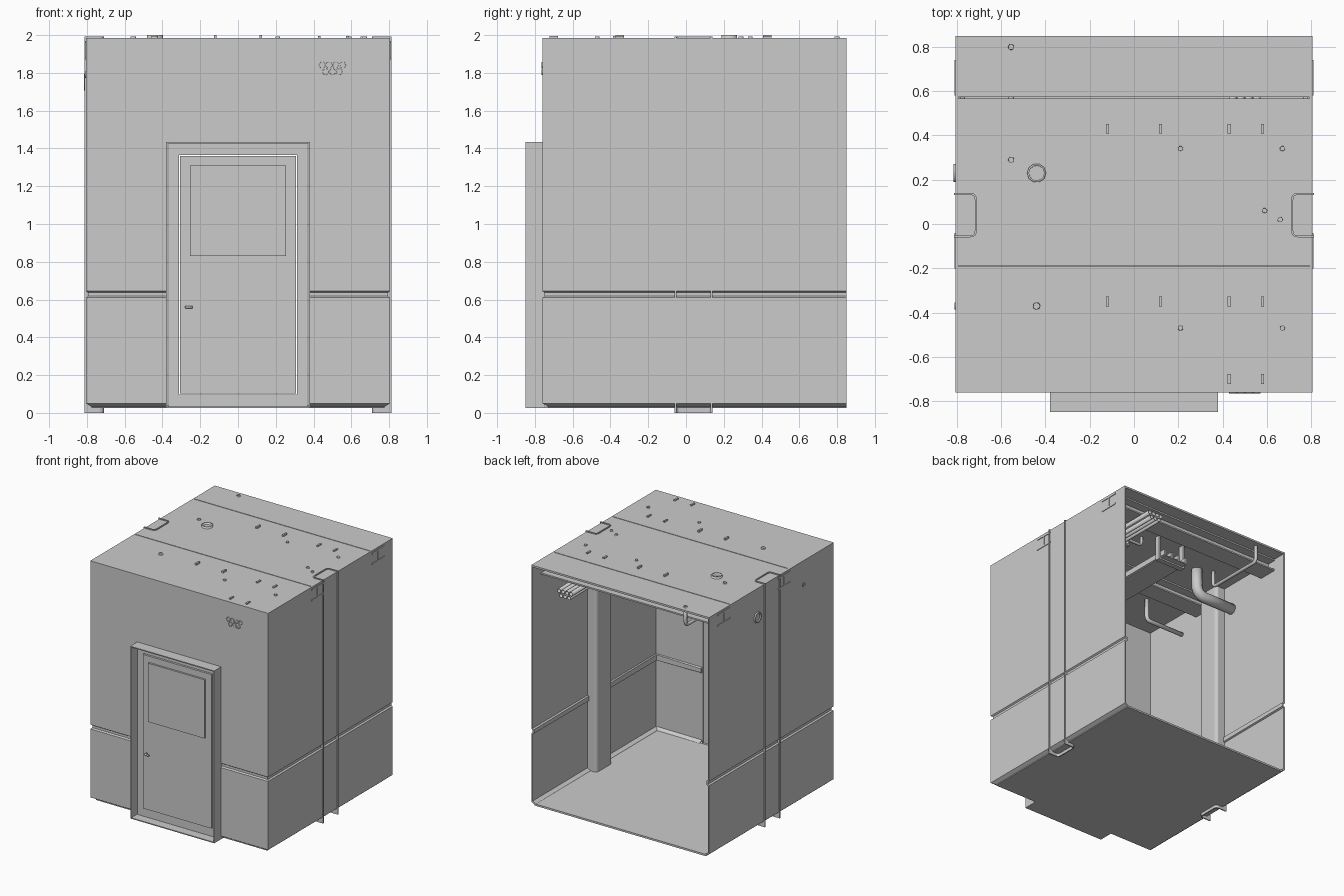
import bpy, bmesh, math
from mathutils import Vector

if "Cube" in bpy.data.objects:
    bpy.data.objects.remove(bpy.data.objects["Cube"])


def mesh_object(name, bm):
    me = bpy.data.meshes.new(name)
    bm.to_mesh(me)
    bm.free()
    ob = bpy.data.objects.new(name, me)
    bpy.context.collection.objects.link(ob)
    return ob


def box(name, x0, x1, y0, y1, z0, z1):
    bm = bmesh.new()
    bmesh.ops.create_cube(bm, size=1)
    for v in bm.verts:
        v.co = ((x0 + x1) / 2 + v.co.x * (x1 - x0),
                (y0 + y1) / 2 + v.co.y * (y1 - y0),
                (z0 + z1) / 2 + v.co.z * (z1 - z0))
    return mesh_object(name, bm)


def strip(name, rows, thick):
    """Sheet lofted through rows of points, thickened and mirrored in x."""
    bm = bmesh.new()
    vs = [[bm.verts.new(p) for p in row] for row in rows]
    for a, b in zip(vs, vs[1:]):
        for i in range(len(a) - 1):
            bm.faces.new((a[i], a[i + 1], b[i + 1], b[i]))
    ob = mesh_object(name, bm)
    s = ob.modifiers.new("thickness", 'SOLIDIFY')
    s.thickness = thick
    s.offset = -1
    s.use_even_offset = True
    ob.modifiers.new("mirror", 'MIRROR')
    return ob


def rounded(points, r, n=6):
    """Replace the inner corners of a path by small curves."""
    pts = [Vector(p) for p in points]
    out = [pts[0]]
    for a, b, c in zip(pts, pts[1:], pts[2:]):
        p, q = b + (a - b).normalized() * r, b + (c - b).normalized() * r
        for i in range(n + 1):
            t = i / n
            out.append(p * (1 - t) ** 2 + b * 2 * t * (1 - t) + q * t * t)
    return out + [pts[-1]]


def pipe(name, points, r, bend=0.04):
    pts = rounded(points, bend)
    cu = bpy.data.curves.new(name, 'CURVE')
    cu.dimensions = '3D'
    cu.bevel_depth = r
    cu.bevel_resolution = 3
    sp = cu.splines.new('POLY')
    sp.points.add(len(pts) - 1)
    for p, co in zip(sp.points, pts):
        p.co = (*co, 1)
    sp.use_smooth = True
    ob = bpy.data.objects.new(name, cu)
    bpy.context.collection.objects.link(ob)
    s = ob.modifiers.new("wall", 'SOLIDIFY')
    s.thickness = r * 0.2
    return ob


W, F, B, TOP = 0.805, -0.76, 0.85, 1.985

# side walls with the return of the front wall: chamfered base and a waist groove
profile = [(0.035, 0.025), (0.03, 0.032), (0, 0.05), (0, 0.61), (0.012, 0.618),
           (0.012, 0.637), (0, 0.645), (0, TOP)]
strip("walls", [[(0.38, F + d, z), (W - d, F + d, z), (W - d, B, z)]
                for d, z in profile], 0.012)
box("front_lintel", -0.38, 0.38, F, F + 0.012, 1.435, TOP)

# floor and roof panels, roof split by two seams
box("floor", -0.775, 0.775, F + 0.03, B, 0.025, 0.04)
seams = [F, -0.19, 0.57, B]
for i in range(3):
    box("roof_panel", -W, W, seams[i] + (0.003 if i else 0),
        seams[i + 1] - (0.003 if i < 2 else 0), 1.97, TOP)

# door surround sleeve
for s in (-1, 1):
    box("door_sleeve_side", *sorted((s * 0.372, s * 0.38)), -0.85, F + 0.012, 0.025, 1.435)
box("door_sleeve_top", -0.38, 0.38, -0.85, F + 0.012, 1.427, 1.435)
box("door_sleeve_sill", -0.38, 0.38, -0.85, F + 0.04, 0.025, 0.033)

# door frame, leaf, window and handle
for s in (-1, 1):
    box("door_jamb", *sorted((s * 0.312, s * 0.369)), -0.775, -0.755, 0.033, 1.427)
box("door_head", -0.312, 0.312, -0.775, -0.755, 1.365, 1.427)
box("door_threshold", -0.312, 0.312, -0.775, -0.755, 0.033, 0.098)
box("door_leaf", -0.308, 0.308, -0.785, -0.757, 0.102, 1.361)
box("door_window", -0.255, 0.255, -0.80, -0.785, 0.83, 1.31)
pipe("door_handle", [(-0.275, -0.785, 0.56), (-0.275, -0.81, 0.56), (-0.24, -0.81, 0.56)],
     0.007, 0.008)

# vertical rounded channels in both side walls
c_path = rounded([(0.812, 0.14, 0), (0.71, 0.14, 0), (0.71, -0.06, 0), (0.812, -0.06, 0)], 0.03)
strip("wall_channel", [[(p.x, p.y, z) for p in c_path] for z in (0, 1.993)], 0.009)

# I-beams below the roof, running across
for y in (-0.12, 0.66):
    box("beam_lower_flange", -0.81, 0.81, y - 0.08, y + 0.08, 1.87, 1.882)
    box("beam_upper_flange", -0.81, 0.81, y - 0.08, y + 0.08, 1.958, 1.97)
    box("beam_web", -0.81, 0.81, y - 0.007, y + 0.007, 1.882, 1.958)

# bundle of straight pipes running front to back
for n, z in ((4, 1.842), (3, 1.806)):
    for i in range(n):
        x = 0.5 + (i - (n - 1) / 2) * 0.036
        pipe("bundle_pipe", [(x, F - 0.005, z), (x, B, z)], 0.0175)

# strap hangers with cross bars for the bundle and for the tray
hangers = [(0.43, 0.58, y) for y in (-0.70, -0.35, 0.43)] + [(-0.12, 0.12, y) for y in (-0.35, 0.43)]
for x0, x1, y in hangers:
    for x in (x0, x1):
        box("hanger_strap", x - 0.007, x + 0.007, y - 0.022, y + 0.022, 1.765, 2.0 if x < 0.2 else 1.995)
    box("hanger_bar", x0, x1, y - 0.022, y + 0.022, 1.765, 1.777)

# tray of long rails
box("tray_base", -0.11, 0.11, -0.45, 0.5, 1.777, 1.785)
for x in (-0.105, -0.035, 0.035, 0.105):
    box("tray_rail", x - 0.01, x + 0.01, -0.45, 0.5, 1.785, 1.83)

# bent pipes through roof and left wall
pipe("large_elbow_pipe", [(-0.44, 0.23, 2.0), (-0.44, 0.23, 1.75), (-0.815, 0.23, 1.75)], 0.043, 0.09)
pipe("small_elbow_pipe", [(-0.44, -0.37, 1.995), (-0.44, -0.37, 1.79), (-0.81, -0.37, 1.79)], 0.017)
pipe("loop_pipe_left", [(-0.555, 0.80, 1.993), (-0.555, 0.80, 1.835),
                        (-0.555, 0.29, 1.835), (-0.555, 0.29, 1.993)], 0.014)
for y in (0.34, -0.47):
    pipe("loop_pipe_right", [(0.21, y, 1.993), (0.21, y, 1.90), (0.67, y, 1.90), (0.67, y, 1.993)],
         0.012, 0.03)
for x, y in ((0.59, 0.06), (0.66, 0.02)):
    pipe("short_drop_pipe", [(x, y, 1.993), (x, y, 1.88)], 0.012)
